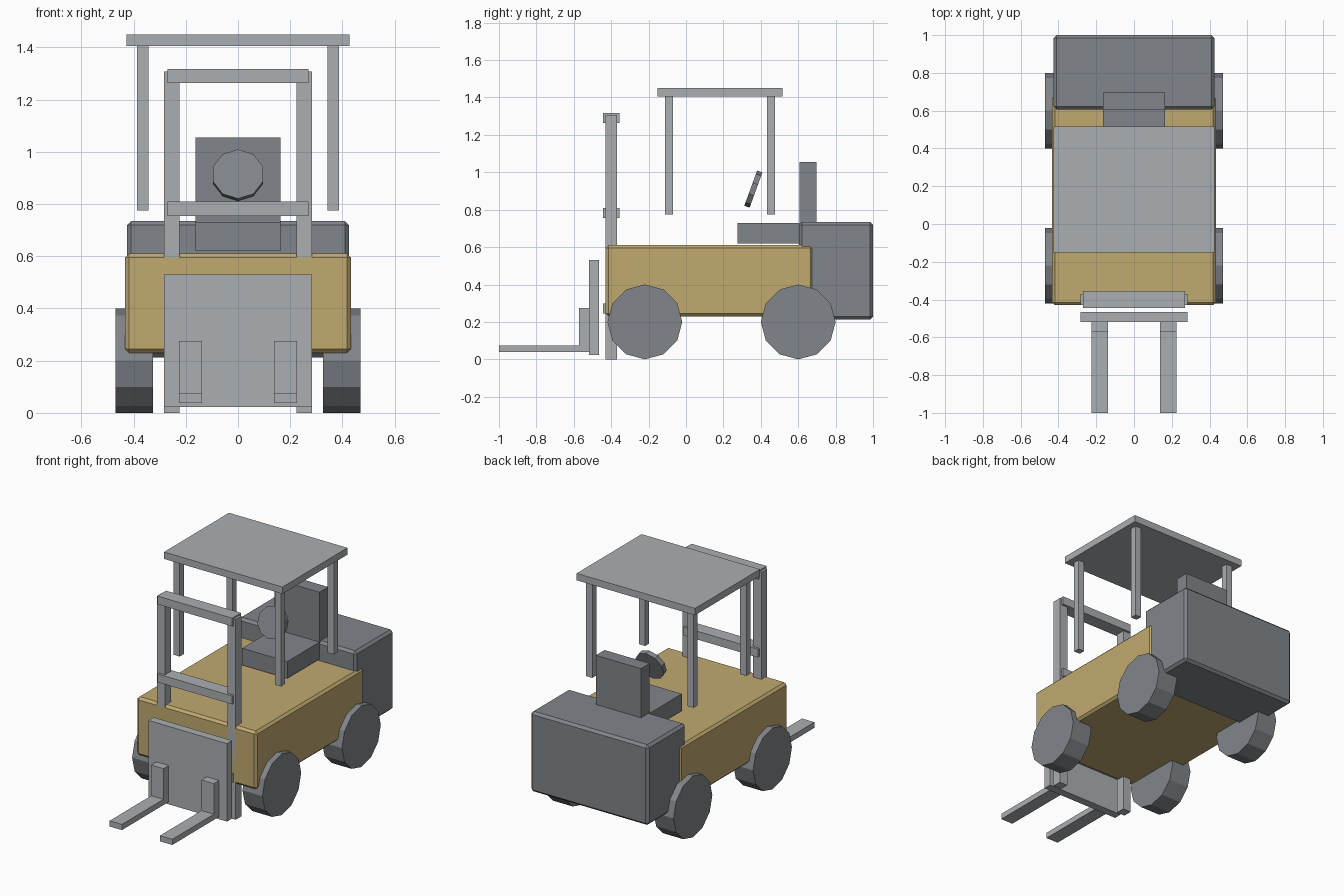
import bpy
import math

cube = bpy.data.objects.get("Cube")
if cube:
    bpy.data.objects.remove(cube, do_unlink=True)


def make_material(name, rgb):
    mat = bpy.data.materials.new(name)
    mat.use_nodes = True
    color = (*rgb, 1.0)
    mat.diffuse_color = color
    mat.node_tree.nodes["Principled BSDF"].inputs["Base Color"].default_value = color
    return mat


yellow = make_material("ochre yellow", (0.53, 0.40, 0.16))
dark = make_material("dark grey", (0.22, 0.235, 0.255))
light = make_material("light grey", (0.41, 0.43, 0.45))


def box(name, x, y, z, mat, bevel=0):
    """Box spanning the given (low, high) ranges, optionally chamfered."""
    spans = (x, y, z)
    bpy.ops.mesh.primitive_cube_add(size=1, location=[(a + b) / 2 for a, b in spans])
    obj = bpy.context.object
    obj.name = name
    obj.scale = [b - a for a, b in spans]
    bpy.ops.object.transform_apply(location=False, rotation=False, scale=True)
    obj.data.materials.append(mat)
    if bevel:
        mod = obj.modifiers.new("chamfer", 'BEVEL')
        mod.width = bevel
        mod.segments = 1
    return obj


def pair(name, x, y, z, mat):
    """Matching left (+x) and right (-x) boxes."""
    box("left_" + name, x, y, z, mat)
    box("right_" + name, (-x[1], -x[0]), y, z, mat)


def disc(name, sides, radius, depth, location, rotation, mat):
    bpy.ops.mesh.primitive_cylinder_add(vertices=sides, radius=radius, depth=depth,
                                        location=location, rotation=rotation)
    obj = bpy.context.object
    obj.name = name
    obj.data.materials.append(mat)


# Body and counterweight
box("chassis", (-0.433, 0.433), (-0.43, 0.68), (0.23, 0.61), yellow, 0.015)
box("counterweight", (-0.425, 0.425), (0.605, 1.0), (0.212, 0.735), dark, 0.016)

# Seat and steering wheel
box("seat", (-0.163, 0.163), (0.275, 0.61), (0.62, 0.73), dark)
box("seat_back", (-0.163, 0.163), (0.607, 0.697), (0.7, 1.055), dark)
disc("steering_wheel", 10, 0.1, 0.03, (0, 0.36, 0.91), (math.radians(70), 0, 0), dark)

# Wheels
for end, y in (("front", -0.22), ("rear", 0.6)):
    for side, x in (("left", 0.398), ("right", -0.398)):
        disc(f"{end}_{side}_wheel", 12, 0.2, 0.144, (x, y, 0.2), (0, math.pi / 2, 0), dark)

# Overhead guard
box("roof", (-0.427, 0.427), (-0.152, 0.517), (1.405, 1.45), light)
for end, y in (("front", -0.09), ("rear", 0.455)):
    pair(end + "_roof_post", (0.343, 0.387), (y - 0.021, y + 0.021), (0.775, 1.406), light)

# Mast with crossbars
pair("mast_rail", (0.225, 0.284), (-0.43, -0.37), (0, 1.307), light)
for level, z in (("lower", 0.272), ("middle", 0.782), ("upper", 1.29)):
    box(level + "_crossbar", (-0.27, 0.27), (-0.445, -0.355), (z - 0.027, z + 0.027), light)

# Carriage and forks
box("carriage", (-0.283, 0.283), (-0.518, -0.465), (0.022, 0.53), light)
pair("fork_shank", (0.137, 0.226), (-0.572, -0.517), (0.038, 0.275), light)
pair("fork_blade", (0.137, 0.226), (-1.0, -0.55), (0.038, 0.075), light)
